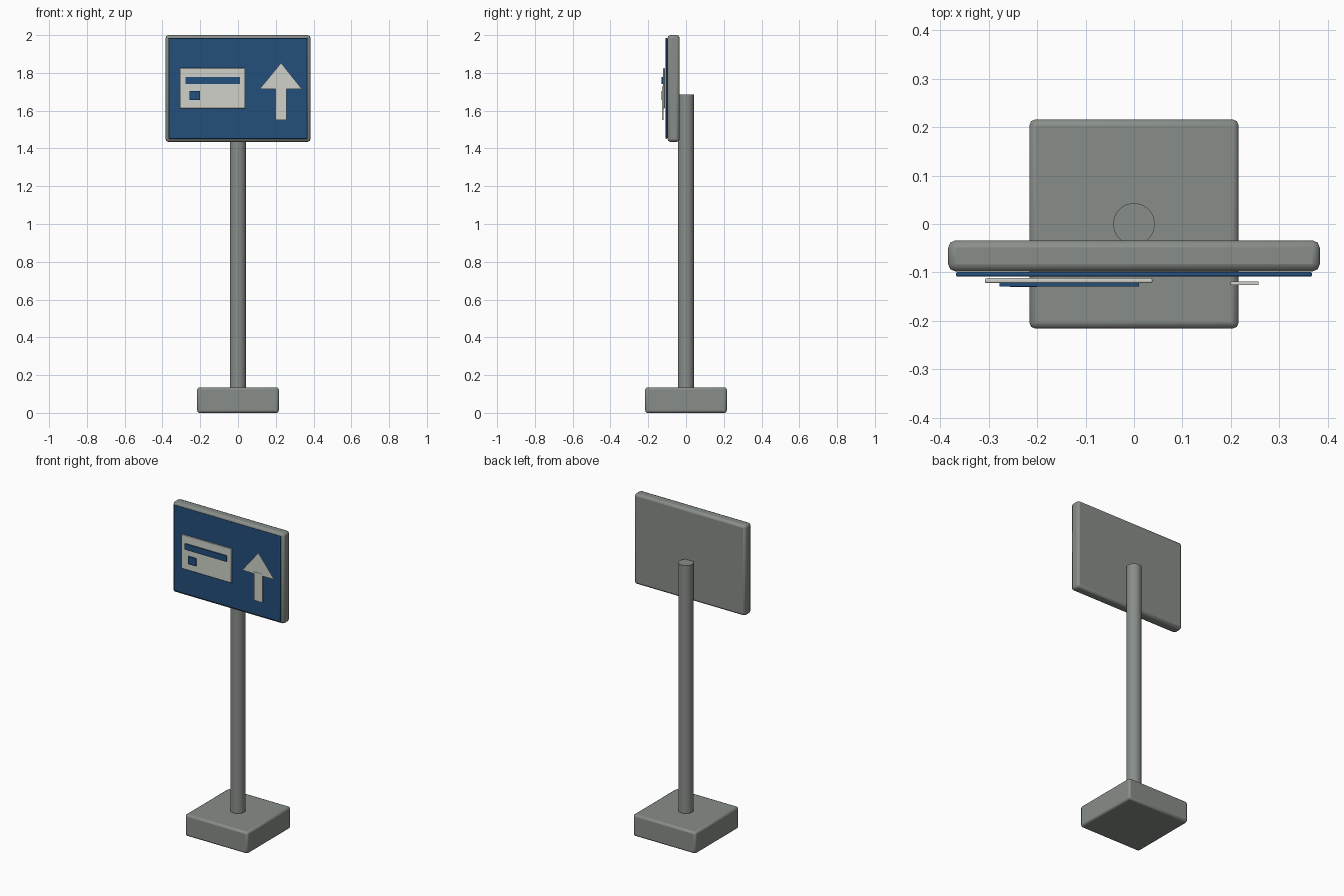
import bpy

if "Cube" in bpy.data.objects:
    bpy.data.objects.remove(bpy.data.objects["Cube"])


def material(name, rgb):
    m = bpy.data.materials.new(name)
    m.diffuse_color = (*rgb, 1)
    m.use_nodes = True
    m.node_tree.nodes["Principled BSDF"].inputs["Base Color"].default_value = m.diffuse_color
    return m


GREY = material("grey metal", (0.25, 0.27, 0.25))
BLUE = material("sign blue", (0.017, 0.078, 0.2))
WHITE = material("off white", (0.62, 0.64, 0.58))


def box(name, x, y, z, mat, bevel=0.0, segments=2):
    """Box from (min, max) ranges, with optional rounded edges."""
    bpy.ops.mesh.primitive_cube_add(
        size=1, location=[(a + b) / 2 for a, b in (x, y, z)])
    ob = bpy.context.object
    ob.name = name
    ob.scale = [b - a for a, b in (x, y, z)]
    bpy.ops.object.transform_apply(location=False, rotation=False, scale=True)
    ob.data.materials.append(mat)
    if bevel:
        mod = ob.modifiers.new("rounded edges", "BEVEL")
        mod.width = bevel
        mod.segments = segments
        bpy.ops.object.shade_smooth_by_angle()
    return ob


# Base block and pole
box("base", (-0.216, 0.216), (-0.216, 0.216), (0, 0.135), GREY, 0.012)
bpy.ops.mesh.primitive_cylinder_add(
    vertices=32, radius=0.043, depth=1.585, location=(0, 0, 0.8925))
pole = bpy.context.object
pole.name = "pole"
pole.data.materials.append(GREY)
bpy.ops.object.shade_smooth_by_angle()

# Sign backing and blue face
box("sign_back", (-0.384, 0.384), (-0.098, -0.034), (1.435, 2.0), GREY, 0.015)
box("sign_face", (-0.368, 0.368), (-0.109, -0.099), (1.451, 1.985), BLUE, 0.004)

# Payment card symbol
box("card", (-0.308, 0.038), (-0.122, -0.112), (1.612, 1.825), WHITE, 0.003)
box("card_stripe", (-0.278, 0.010), (-0.129, -0.121), (1.740, 1.777), BLUE)
box("card_chip", (-0.256, -0.200), (-0.130, -0.122), (1.656, 1.703), BLUE)

# Arrow: thin stem plate and a flat triangular head
box("arrow_stem", (0.199, 0.257), (-0.126, -0.119), (1.550, 1.728), WHITE)
mesh = bpy.data.meshes.new("arrow_head")
mesh.from_pydata([(0.115, -0.124, 1.715), (0.338, -0.124, 1.715),
                  (0.228, -0.124, 1.853)], [], [(0, 1, 2)])
mesh.materials.append(WHITE)
head = bpy.data.objects.new("arrow_head", mesh)
bpy.context.collection.objects.link(head)
